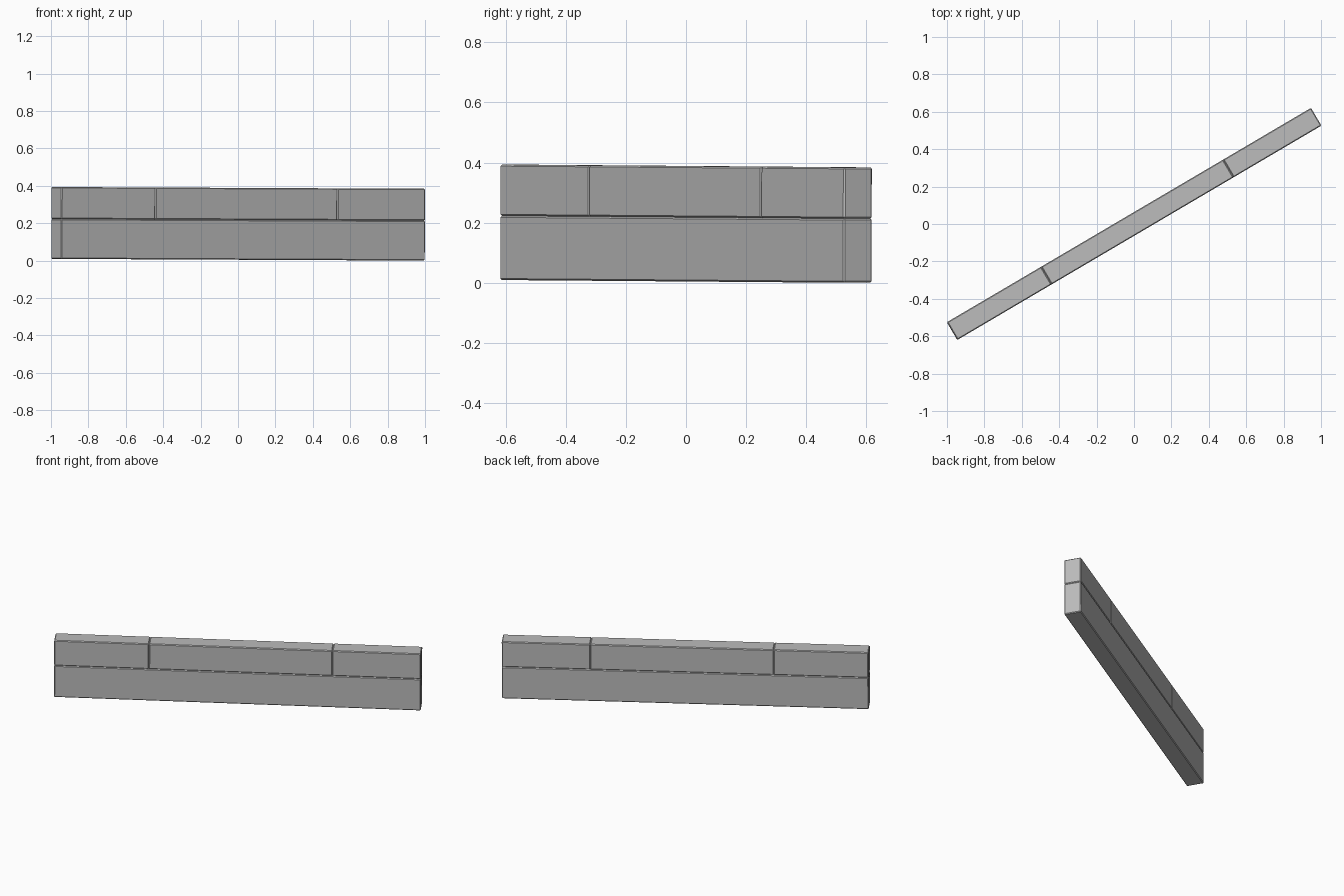
import bpy, bmesh
from mathutils import Matrix, Vector

cube = bpy.data.objects.get("Cube")
if cube:
    bpy.data.objects.remove(cube, do_unlink=True)

HALF = 1.129      # half the wall length
DEPTH = 0.11
SEAM = 0.2135     # height of the joint between the two courses
TOP = 0.384
BEVEL = 0.005

stone = bpy.data.materials.new("grey_stone")
stone.use_nodes = True
grey = (0.5, 0.5, 0.5, 1)
stone.diffuse_color = grey
stone.node_tree.nodes["Principled BSDF"].inputs["Base Color"].default_value = grey

# The wall runs diagonally and dips very slightly towards its left end
placement = (Matrix.Translation((0, 0, 0.0045))
             @ Matrix.Rotation(0.532, 4, "Z")
             @ Matrix.Rotation(0.004, 4, "Y"))


def block(name, x0, x1, z0, z1):
    """Chamfered block; edges on the plain middle joint stay sharp."""
    bm = bmesh.new()
    bmesh.ops.create_cube(bm, size=1)
    size = Vector((x1 - x0, DEPTH, z1 - z0))
    centre = Vector(((x0 + x1) / 2, 0, (z0 + z1) / 2))
    for v in bm.verts:
        v.co = v.co * size + centre
    edges = [e for e in bm.edges if any(abs(v.co.x) > 0.001 for v in e.verts)]
    bmesh.ops.bevel(bm, geom=edges, offset=BEVEL, segments=1,
                    affect="EDGES", profile=0.5)
    bmesh.ops.recalc_face_normals(bm, faces=bm.faces)
    mesh = bpy.data.meshes.new(name)
    bm.to_mesh(mesh)
    bm.free()
    mesh.materials.append(stone)
    obj = bpy.data.objects.new(name, mesh)
    obj.matrix_world = placement
    bpy.context.collection.objects.link(obj)


# Two identical wall sections: one long lower block, two shorter upper blocks
for side, start in (("right", -HALF), ("left", 0)):
    end, split = start + HALF, start + 0.584
    block(f"{side}_lower_block", start, end, 0, SEAM)
    block(f"{side}_upper_block_a", start, split, SEAM, TOP)
    block(f"{side}_upper_block_b", split, end, SEAM, TOP)
